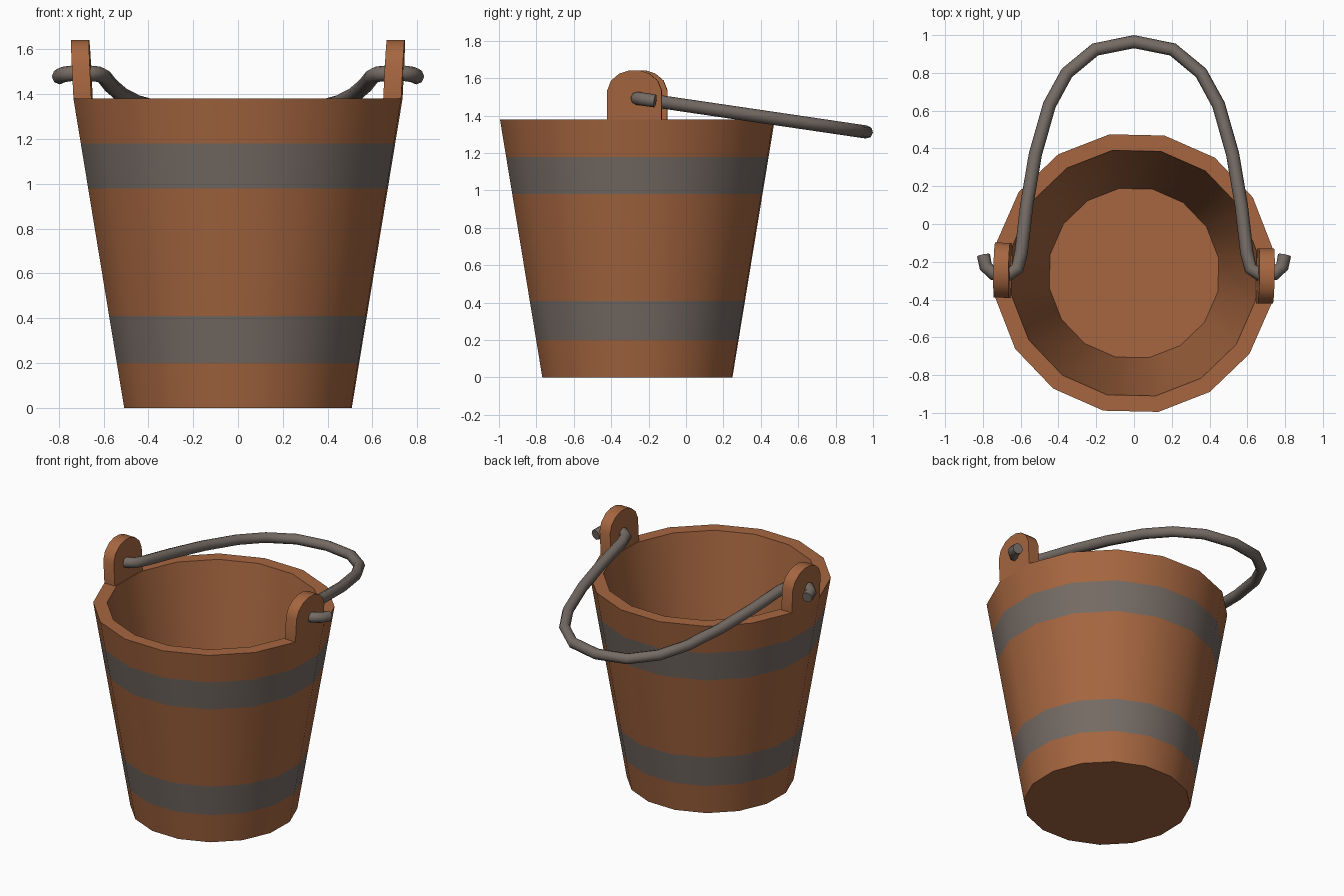
import bpy, bmesh, math
from mathutils import Vector

if "Cube" in bpy.data.objects:
    bpy.data.objects.remove(bpy.data.objects["Cube"])

N, PHASE, CY = 16, math.radians(10), -0.26
R_TOP, R_BOT, H = 0.746, 0.516, 1.38


def material(name, rgb):
    m = bpy.data.materials.new(name)
    m.diffuse_color = (*rgb, 1)
    m.use_nodes = True
    m.node_tree.nodes["Principled BSDF"].inputs["Base Color"].default_value = m.diffuse_color
    return m


wood = material("brown wood", (0.38, 0.133, 0.051))
iron = material("grey iron", (0.178, 0.147, 0.128))


def finish(bm, name, mats):
    bmesh.ops.recalc_face_normals(bm, faces=bm.faces)
    me = bpy.data.meshes.new(name)
    bm.to_mesh(me)
    bm.free()
    ob = bpy.data.objects.new(name, me)
    bpy.context.collection.objects.link(ob)
    for m in mats:
        me.materials.append(m)
    smooth(ob)
    return ob


def smooth(ob):
    bpy.ops.object.select_all(action='DESELECT')
    ob.select_set(True)
    bpy.context.view_layer.objects.active = ob
    bpy.ops.object.shade_smooth_by_angle(angle=math.radians(35))


# Bucket: turned profile, outer wall split at the iron bands
bm = bmesh.new()
heights = [0, 0.20, 0.41, 0.98, 1.18, H]
profile = [(R_BOT + (R_TOP - R_BOT) * z / H, z) for z in heights]
profile += [(0.66, H), (0.455, 0.13)]
rings = []
for r, z in profile:
    rings.append([bm.verts.new((r * math.cos(PHASE + 2 * math.pi * i / N),
                                CY + r * math.sin(PHASE + 2 * math.pi * i / N), z))
                  for i in range(N)])
for k in range(len(rings) - 1):
    a, b = rings[k], rings[k + 1]
    for i in range(N):
        j = (i + 1) % N
        f = bm.faces.new((a[i], a[j], b[j], b[i]))
        f.material_index = 1 if k in (1, 3) else 0
bm.faces.new(rings[0][::-1])
bm.faces.new(rings[-1])
finish(bm, "bucket", [wood, iron])


# Ears: rounded tabs standing on two opposite rim segments
def ear(name, angle):
    out = Vector((math.cos(angle), math.sin(angle), 0))
    side = Vector((-out.y, out.x, 0))
    half = [(0.1455, H), (0.1455, 1.535), (0.125, 1.587), (0.08, 1.625), (0.028, 1.642)]
    outline = half + [(-s, z) for s, z in reversed(half)]
    face_r = R_TOP * math.cos(math.pi / N)
    bm = bmesh.new()
    layers = []
    for depth in (0, 0.08):
        layers.append([bm.verts.new(Vector((0, CY, z)) + side * s
                                    + out * (face_r - depth + 0.05 * (z - H)))
                       for s, z in outline])
    a, b = layers
    bm.faces.new(a)
    bm.faces.new(b[::-1])
    for i in range(len(a)):
        j = (i + 1) % len(a)
        bm.faces.new((a[i], b[i], b[j], a[j]))
    finish(bm, name, [wood])


ear("right_ear", PHASE - math.pi / N)
ear("left_ear", PHASE - math.pi / N + math.pi)

# Handle: bent rod lying in a tilted plane, hooked through both ears
half = [(0.797, -0.165), (0.785, -0.225), (0.745, -0.263), (0.66, -0.265),
        (0.617, -0.235), (0.597, -0.15), (0.568, 0.1), (0.522, 0.37),
        (0.448, 0.63), (0.355, 0.80), (0.205, 0.924), (0, 0.965)]
path = half + [(-x, y) for x, y in reversed(half[:-1])]
cu = bpy.data.curves.new("handle", 'CURVE')
cu.dimensions = '3D'
cu.bevel_depth = 0.035
cu.bevel_resolution = 2
cu.use_fill_caps = True
sp = cu.splines.new('POLY')
sp.points.add(len(path) - 1)
for p, (x, y) in zip(sp.points, path):
    p.co = (x, y, 1.493 - 0.147 * (y + 0.265), 1)
cu.materials.append(iron)
handle = bpy.data.objects.new("handle", cu)
bpy.context.collection.objects.link(handle)
bpy.ops.object.select_all(action='DESELECT')
handle.select_set(True)
bpy.context.view_layer.objects.active = handle
bpy.ops.object.convert(target='MESH')
handle = bpy.context.view_layer.objects.active
bpy.ops.object.shade_smooth_by_angle(angle=math.radians(60))
